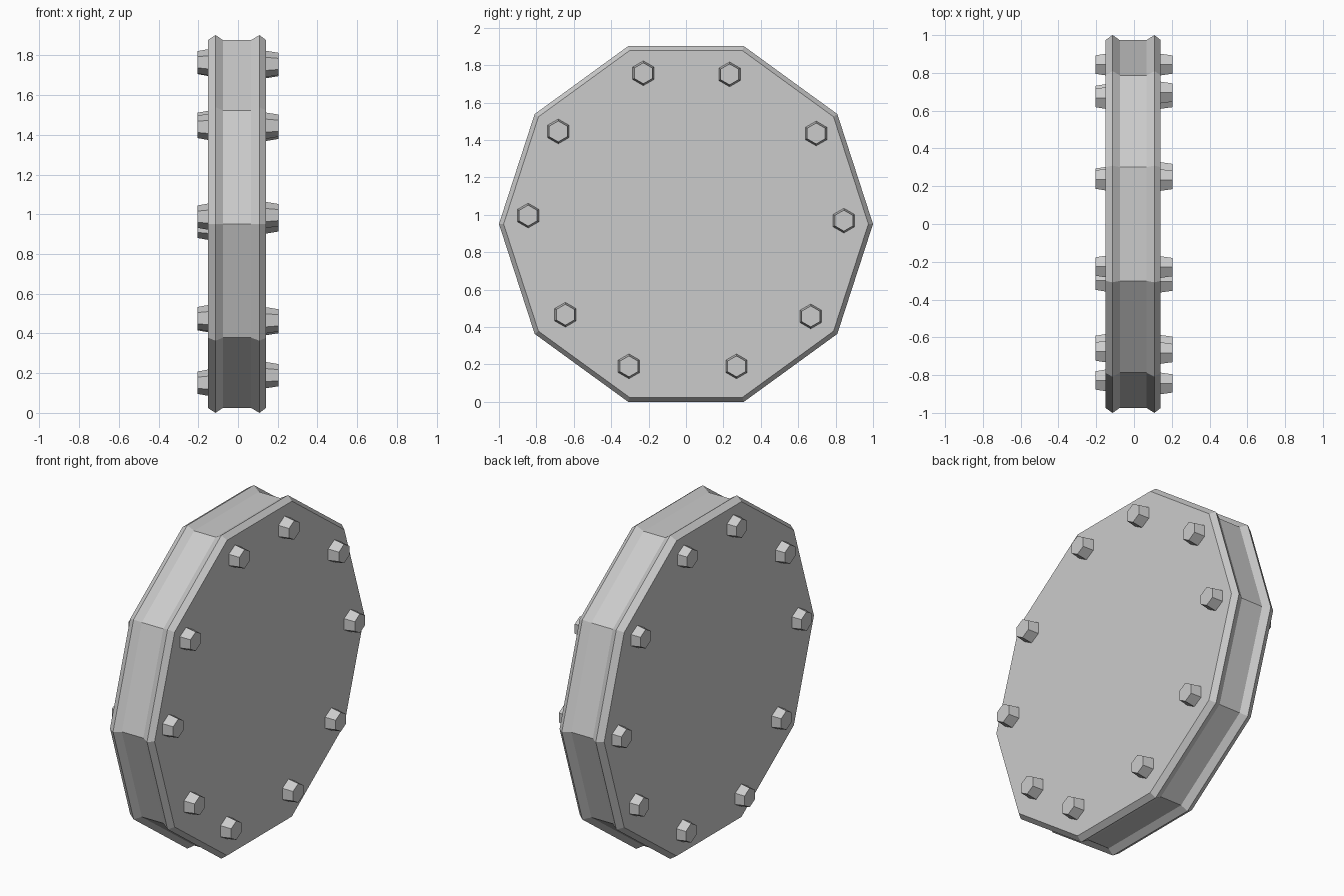
import bpy, bmesh, math

if "Cube" in bpy.data.objects:
    bpy.data.objects.remove(bpy.data.objects["Cube"])

CZ = math.cos(math.radians(18))  # centre height of a unit decagon resting on its flat


def lathe_x(bm, profile, sides, start, cy, cz):
    """Skin capped polygon rings along x; profile holds (x, radius)."""
    rings = []
    for x, r in profile:
        angles = [start + math.tau * i / sides for i in range(sides)]
        rings.append([bm.verts.new((x, cy + r * math.cos(a), cz + r * math.sin(a)))
                      for a in angles])
    for a, b in zip(rings, rings[1:]):
        for i in range(sides):
            j = (i + 1) % sides
            bm.faces.new((a[i], a[j], b[j], b[i]))
    bm.faces.new(rings[0])
    bm.faces.new(rings[-1])


def make(name, parts):
    bm = bmesh.new()
    for p in parts:
        lathe_x(bm, *p)
    bmesh.ops.recalc_face_normals(bm, faces=bm.faces)
    mesh = bpy.data.meshes.new(name)
    bm.to_mesh(mesh)
    bm.free()
    bpy.context.collection.objects.link(bpy.data.objects.new(name, mesh))


# Ten-sided body: recessed band between two ridged rims
make("drum_body", [([(-0.15, 0.975), (-0.113, 1.0), (-0.075, 0.973),
                     (0.065, 0.973), (0.108, 1.0), (0.14, 0.975)], 10, 0, 0, CZ)])

# Hand-placed bolt centres (y, z) on each face
right = [(-0.228, 1.757), (0.233, 1.751), (-0.683, 1.446), (0.696, 1.435),
         (-0.844, 0.996), (0.844, 0.969), (-0.645, 0.466), (0.667, 0.457),
         (-0.305, 0.19), (0.27, 0.19)]
left = [(-0.225, 1.765), (0.235, 1.762), (-0.675, 1.44), (0.667, 1.455),
        (-0.828, 0.988), (0.844, 0.937), (-0.64, 0.477), (0.683, 0.472),
        (-0.30, 0.152), (0.245, 0.152)]

# Tapered hexagonal bolt heads, one point up
for name, centres, base, tip in (("right_bolts", right, 0.135, 0.203),
                                 ("left_bolts", left, -0.145, -0.205)):
    make(name, [([(base, 0.067), (tip, 0.056)], 6, math.pi / 2, y, z)
                for y, z in centres])
